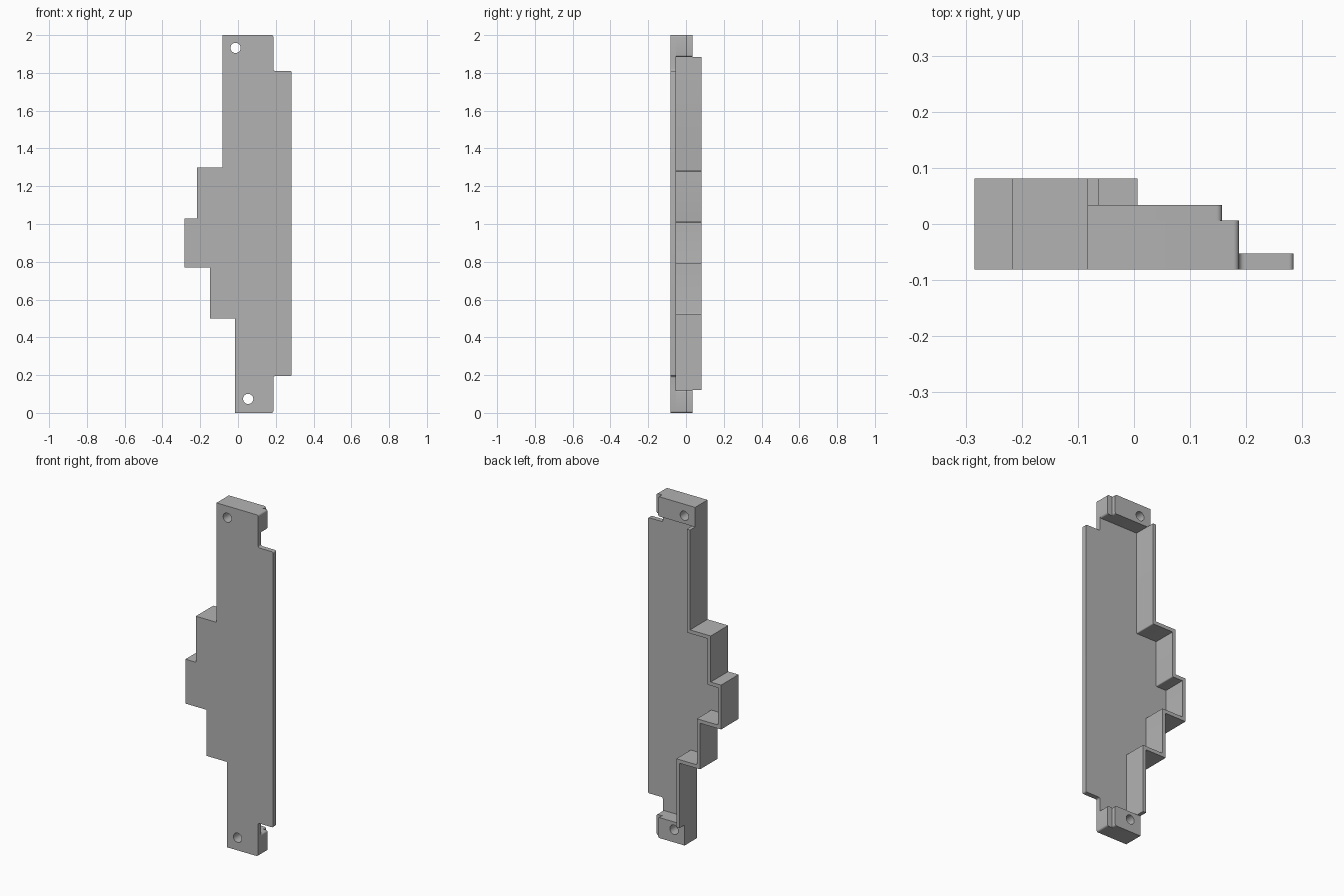
import bpy
import math
from mathutils import Vector

if "Cube" in bpy.data.objects:
    bpy.data.objects.remove(bpy.data.objects["Cube"], do_unlink=True)

grey = bpy.data.materials.new("plain grey")
grey.use_nodes = True
colour = (0.45, 0.45, 0.45, 1)
grey.diffuse_color = colour
grey.node_tree.nodes["Principled BSDF"].inputs["Base Color"].default_value = colour

FRONT, PLATE_BACK, STEP, BLOCK_BACK, BACK = -0.081, -0.053, 0.006, 0.034, 0.081
TOP_SEAM, LOW_SEAM = 1.885, 0.12
WALL = 0.021


def rounded(points):
    """Round each corner given as (x, z, radius) with a short arc."""
    out = []
    for i, (x, z, r) in enumerate(points):
        p = Vector((x, z))
        if r == 0:
            out.append(p)
            continue
        a = Vector(points[i - 1][:2]) - p
        b = Vector(points[(i + 1) % len(points)][:2]) - p
        a, b = a.normalized() * r, b.normalized() * r
        for k in range(6):
            t = k / 5 * math.pi / 2
            out.append(p + a * (1 - math.sin(t)) + b * (1 - math.cos(t)))
    return out


def circle(x, z, r, n=32):
    return [Vector((x + r * math.cos(i * math.tau / n), z + r * math.sin(i * math.tau / n)))
            for i in range(n)]


def prism(name, loops, y0, y1):
    """Extrude a front outline, with optional holes, from y0 to y1."""
    curve = bpy.data.curves.new(name, "CURVE")
    curve.dimensions = "2D"
    curve.fill_mode = "BOTH"
    curve.extrude = (y1 - y0) / 2
    for loop in loops:
        spline = curve.splines.new("POLY")
        spline.points.add(len(loop) - 1)
        for point, p in zip(spline.points, loop):
            point.co = (p.x, p.y, 0, 1)
        spline.use_cyclic_u = True
    obj = bpy.data.objects.new(name, curve)
    bpy.context.collection.objects.link(obj)
    obj.location.y = (y0 + y1) / 2
    obj.rotation_euler.x = math.pi / 2
    bpy.ops.object.select_all(action="DESELECT")
    obj.select_set(True)
    bpy.context.view_layer.objects.active = obj
    bpy.ops.object.convert(target="MESH")
    obj = bpy.context.object
    obj.data.materials.clear()
    obj.data.materials.append(grey)
    bpy.ops.object.shade_smooth_by_angle(angle=math.radians(30))


# Stepped left edge, from top to bottom
steps = [(-0.083, TOP_SEAM), (-0.083, 1.30), (-0.217, 1.30), (-0.217, 1.03),
         (-0.284, 1.03), (-0.284, 0.77), (-0.148, 0.77), (-0.148, 0.50),
         (-0.015, 0.50), (-0.015, LOW_SEAM)]

# Front plate with its right lip
lip = [(0.187, LOW_SEAM, 0), (0.187, 0.195, 0.01), (0.284, 0.195, 0.008),
       (0.284, 1.81, 0.008), (0.187, 1.81, 0.01), (0.187, TOP_SEAM, 0)]
prism("front_plate", [rounded([(x, z, 0) for x, z in steps] + lip)], FRONT, PLATE_BACK)

# Stepped rim wall standing behind the plate
inner = []
for i, (x, z) in enumerate(steps):
    end = i in (0, len(steps) - 1)
    dz = 0 if end else (-WALL if z > 0.9 else WALL)
    inner.append((x + WALL, z + dz, 0 if end or i % 2 == 0 else 0.006))
prism("rim_wall", [rounded([(x, z, 0) for x, z in steps] + inner[::-1])], PLATE_BACK, BACK)


# Mounting blocks: a wide front layer and a narrower back layer, drilled through
def mounting_block(name, left, seam, end, hole):
    for layer, right, y0, y1 in (("front", 0.187, FRONT, STEP),
                                 ("back", 0.157, STEP, BLOCK_BACK)):
        # the plate joins the front layer at the seam, so that corner stays square there
        outline = [(left, seam, 0), (left, end, 0), (right, end, 0.01), (right, seam, 0.01)]
        if layer == "front":
            square = outline[:3] + [(right, seam, 0)]
            prism(name + "_face", [rounded(square), hole], y0, PLATE_BACK)
            y0 = PLATE_BACK
        prism(name + "_" + layer, [rounded(outline), hole], y0, y1)


mounting_block("top_block", -0.083, TOP_SEAM, 2.0, circle(-0.013, 1.932, 0.027))
mounting_block("bottom_block", -0.015, LOW_SEAM, 0.0, circle(0.054, 0.074, 0.027))
